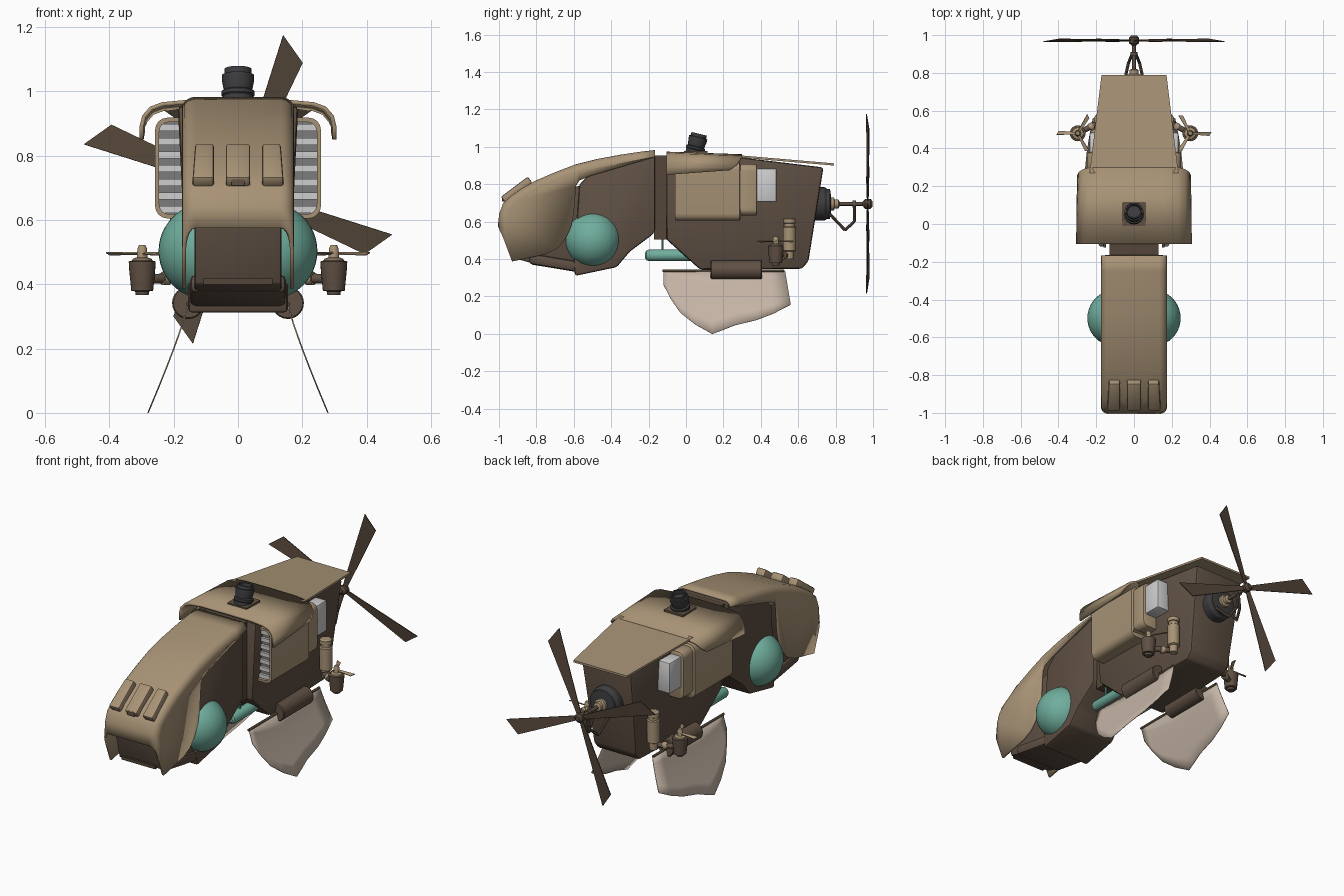
import bpy, bmesh, math
from mathutils import Vector, Matrix

if "Cube" in bpy.data.objects:
    bpy.data.objects.remove(bpy.data.objects["Cube"])

def material(name, r, g, b):
    m = bpy.data.materials.new(name)
    m.diffuse_color = (r, g, b, 1)
    m.use_nodes = True
    m.node_tree.nodes["Principled BSDF"].inputs["Base Color"].default_value = m.diffuse_color
    return m

TAN = material("tan", .39, .29, .18)
BROWN = material("brown", .115, .08, .057)
DARK = material("dark_brown", .09, .062, .042)
TEAL = material("teal", .16, .42, .335)
FIN = material("pale_taupe", .56, .46, .38)
BLACK = material("charcoal", .045, .045, .048)
LIGHT = material("light_grey", .62, .62, .63)
GREY = material("mid_grey", .2, .2, .2)

def finish(name, bm, mat, solid=0, fix=True):
    if fix:
        bmesh.ops.recalc_face_normals(bm, faces=bm.faces)
    me = bpy.data.meshes.new(name)
    bm.to_mesh(me)
    bm.free()
    me.shade_smooth()
    me.set_sharp_from_angle(angle=math.radians(32))
    me.materials.append(mat)
    ob = bpy.data.objects.new(name, me)
    bpy.context.collection.objects.link(ob)
    if solid:
        md = ob.modifiers.new("thickness", 'SOLIDIFY')
        md.thickness, md.offset = solid, 0
    return ob

def slab(name, pts, vec, mat, bevel=0, segs=2, warp=None):
    """Polygon extruded along a vector."""
    bm = bmesh.new()
    a = [bm.verts.new(p) for p in pts]
    b = [bm.verts.new(Vector(p) + Vector(vec)) for p in pts]
    bm.faces.new(a)
    bm.faces.new(b[::-1])
    n = len(a)
    for i in range(n):
        bm.faces.new((a[i], b[i], b[(i + 1) % n], a[(i + 1) % n]))
    if warp:
        for v in bm.verts:
            warp(v.co)
    bmesh.ops.recalc_face_normals(bm, faces=bm.faces)
    if bevel:
        bmesh.ops.bevel(bm, geom=bm.edges[:], offset=bevel, segments=segs, affect='EDGES', profile=.5)
    return finish(name, bm, mat)

def side_prism(name, yz, half, mat, **kw):
    return slab(name, [(-half, y, z) for y, z in yz], (2 * half, 0, 0), mat, **kw)

def box(name, x0, x1, y0, y1, z0, z1, mat, **kw):
    return slab(name, [(x0, y0, z0), (x1, y0, z0), (x1, y1, z0), (x0, y1, z0)], (0, 0, z1 - z0), mat, **kw)

def lathe(name, base, axis, prof, mat, n=24):
    """Solid of revolution: prof is (radius, distance along axis)."""
    q = Vector(axis).to_track_quat('Z', 'Y')
    bm = bmesh.new()
    rings = [[bm.verts.new(Vector(base) + q @ Vector((r * math.cos(2 * math.pi * i / n),
              r * math.sin(2 * math.pi * i / n), h))) for i in range(n)] for r, h in prof]
    for a, b in zip(rings, rings[1:]):
        for i in range(n):
            bm.faces.new((a[i], a[(i + 1) % n], b[(i + 1) % n], b[i]))
    bm.faces.new(rings[0][::-1])
    bm.faces.new(rings[-1])
    return finish(name, bm, mat)

def rod(name, p, q, r, mat, n=12):
    d = Vector(q) - Vector(p)
    return lathe(name, p, d, [(r, 0), (r, d.length)], mat, n)

def sheet(name, rows, mat, solid):
    bm = bmesh.new()
    g = [[bm.verts.new(p) for p in r] for r in rows]
    for a, b in zip(g, g[1:]):
        for i in range(len(a) - 1):
            bm.faces.new((a[i], a[i + 1], b[i + 1], b[i]))
    return finish(name, bm, mat, solid)

# front cowl: open shell with rounded shoulders
top = [(-1, .575), (-.993, .64), (-.973, .695), (-.93, .735), (-.87, .775), (-.81, .81), (-.7, .858),
       (-.59, .9), (-.47, .93), (-.35, .952), (-.25, .967), (-.166, .977)]
low = [(-.166, .946), (-.513, .844), (-.57, .82), (-.588, .79), (-.6, .64), (-.615, .57), (-.647, .505),
       (-.69, .455), (-.754, .425), (-.93, .387)]
bm = bmesh.new()
sides = []
for x in (-.168, .168):
    t = [bm.verts.new((x, *p)) for p in top]
    bm.faces.new(t + [bm.verts.new((x, *p)) for p in low])
    sides.append(t)
for i in range(len(top) - 1):
    bm.faces.new((sides[0][i], sides[1][i], sides[1][i + 1], sides[0][i + 1]))
bmesh.ops.recalc_face_normals(bm, faces=bm.faces)
edges = [bm.edges.get((t[i], t[i + 1])) for t in sides for i in range(len(top) - 1)]
bmesh.ops.bevel(bm, geom=edges, offset=.035, segments=5, affect='EDGES', profile=.5)
finish("front_cowl", bm, TAN, .012)

# nose body under the cowl
side_prism("nose_box", [(-.945, .585), (-.9, .4), (-.818, .376), (-.5, .37), (-.5, .8), (-.8, .76)], .135, BROWN, bevel=.008)
side_prism("front_body", [(-.6, .37), (-.593, .31), (-.37, .357), (-.3, .44), (-.18, .53), (-.166, .55),
                          (-.166, .955), (-.5, .87), (-.57, .8)], .155, BROWN, bevel=.012)
box("nose_lip", -.15, .15, -.84, -.55, .325, .385, BROWN, bevel=.02,
    warp=lambda c: setattr(c, 'z', c.z + max(0, -.6 - c.y) * .2))
box("nose_slot", -.108, .108, -.916, -.88, .4, .418, DARK)

# nose lamp plates, lying on the slope
up, nrm = Vector((0, .8, .6)), Vector((0, -.6, .8))
for k, (a, b, slant) in enumerate([(-.145, -.075, .012), (-.038, .038, 0), (.075, .145, -.012)]):
    base = Vector((0, -.968, .703)) - nrm * .005
    pts = [base + Vector((a + max(slant, 0) * .3, 0, 0)), base + Vector((b + min(slant, 0) * .3, 0, 0)),
           base + up * .18 + Vector((b - max(-slant, 0), 0, 0)), base + up * .18 + Vector((a + max(slant, 0), 0, 0))]
    slab("nose_plate", pts, nrm * .042, TAN, bevel=.009)
box("nose_plate_stub", -.02, .02, -.985, -.95, .708, .735, BROWN)

# big side eyes
for s in (-1, 1):
    bm = bmesh.new()
    bmesh.ops.create_uvsphere(bm, u_segments=40, v_segments=24, radius=.15,
                              matrix=Matrix.Translation((s * .097, -.498, .503)))
    finish("eye_sphere", bm, TEAL)

# neck and rear hull
box("neck", -.13, .13, -.17, -.09, .505, .955, DARK)

def hull_taper(c):
    c.x = math.copysign(.185 - .03 * (c.y + .1) - .05 * (.9 - c.z), c.x)

side_prism("rear_hull", [(-.105, .505), (.075, .344), (.62, .348), (.655, .39), (.735, .89), (.28, .945), (-.105, .955)],
           .17, BROWN, bevel=.014, warp=hull_taper)

# roof: wide front shell and tapered rear sheet
half = [(0, .968), (.16, .967), (.235, .96), (.27, .947), (.292, .922), (.3, .89), (.3, .85)]
yend = [.3, .3, .3, .29, .275, .255, .235]
sec = [(-x, z, e) for (x, z), e in zip(half[:0:-1], yend[:0:-1])] + [(x, z, e) for (x, z), e in zip(half, yend)]
sheet("roof_front", [[(x, -.105, z) for x, z, e in sec],
                     [(x * .985, e, z - .014 if z > .9 else z + .025 * (z < .87)) for x, z, e in sec]], TAN, .013)
slab("roof_rear", [(-.235, .27, .944), (.235, .27, .944), (.172, .79, .9), (-.172, .79, .9)], (0, 0, .012), TAN)

# intakes, grilles and exhausts
def rounded(x0, x1, z0, z1, r, y):
    out = []
    for cx, cz, a0 in ((x1 - r, z1 - r, 0), (x0 + r, z1 - r, 90), (x0 + r, z0 + r, 180), (x1 - r, z0 + r, 270)):
        for k in range(5):
            a = math.radians(a0 + k * 22.5)
            out.append((cx + r * math.cos(a), y, cz + r * math.sin(a)))
    return out

for s in (-1, 1):
    def mx(pts):
        return [(s * x, y, z) for x, y, z in pts]
    loops = [(0, -.055), (0, .29), (.008, .3)]
    rows = []
    for ins, y in [(.013, -.03), (.013, -.06), (0, -.06), (0, .285), (.02, .295)]:
        r = mx(rounded(.13 + ins, .258 - ins, .605 + ins, .918 - ins, .038 - ins * .6, y))
        rows.append(r + r[:1])
    sheet("intake_shell", rows, TAN, 0)
    slab("grille_back", mx(rounded(.14, .248, .615, .908, .03, -.034)), (0, .02, 0), GREY)
    for k in range(7):
        z = .632 + k * .0425
        box("grille_slat", *sorted((s * .145, s * .245)), -.048, -.03, z - .011, z + .011, LIGHT)
    slab("intake_rear", mx(rounded(.13, .25, .632, .908, .035, .285)), (0, .095, 0), TAN, bevel=.01)
    box("exhaust_block", *sorted((s * .14, s * .235)), .37, .485, .705, .885, LIGHT, bevel=.01)

# chimney
box("chimney_base", -.062, .062, -.01, .115, .955, .978, BROWN)
lathe("chimney", (0, .042, .955), (0, .24, .97),
      [(.048, 0), (.048, .03), (.052, .034), (.052, .045), (.044, .05), (.05, .08), (.05, .098), (.043, .1),
       (.042, .118), (.035, .118), (.034, .09)], BLACK)

# rear propeller and its mount
ZP = .695
lathe("motor_mount", (0, .69, ZP), (0, 1, 0), [(.09, 0), (.09, .05), (.08, .065), (.08, .08), (.045, .085)], BLACK)
lathe("shaft_collar", (0, .77, ZP), (0, 1, 0), [(.035, 0), (.035, .02), (.024, .025), (.024, .045), (.014, .05)], TAN)
rod("propeller_shaft", (0, .8, ZP), (0, .97, ZP), .01, BROWN)
lathe("propeller_hub", (0, .945, ZP), (0, 1, 0), [(.012, 0), (.026, .012), (.026, .042), (.014, .053)], DARK)
rod("shaft_ring", (0, .89, ZP), (0, .91, ZP), .018, BROWN)
for s in (-1, 1):
    path = [(s * .05, .76, .65), (s * .03, .85, .555), (s * .01, .9, .6), (0, .9, ZP)]
    for p, q in zip(path, path[1:]):
        rod("mount_strut", p, q, .008, BROWN, 8)

def blade(name, center, spin, shape, pitch, thick, mat):
    M = Matrix.Translation(center) @ spin @ Matrix.Rotation(pitch, 4, 'X')
    slab(name, [M @ Vector((r, t, -thick / 2)) for r, t in shape], M.to_3x3() @ Vector((0, 0, thick)), mat)

tilt = Matrix.Rotation(math.pi / 2, 4, 'X')
for k in range(4):
    blade("propeller_blade", (0, .972, ZP), tilt @ Matrix.Rotation(math.radians(68.7 + 90 * k), 4, 'Z'),
          [(.01, -.012), (.44, -.045), (.498, .044), (.01, .012)], math.radians(9), .005, DARK)

# side thrusters, tanks, fins and skids
edge = [(-.12, .262), (-.08, .185), (-.03, .113), (.05, .05), (.14, .0), (.2, .022), (.26, .046), (.38, .075),
        (.47, .11), (.56, .156)]
for s in (-1, 1):
    c = Vector((s * .298, .48, 0))
    lathe("thruster_pot", c + Vector((0, 0, .366)), (0, 0, 1),
          [(.02, 0), (.022, .012), (.034, .014), (.041, .085), (.042, .105), (.03, .108)], BROWN)
    lathe("thruster_dome", c + Vector((0, 0, .466)), (0, 0, 1),
          [(.034, 0), (.03, .013), (.016, .018), (.015, .045), (.01, .056)], TAN)
    for k in range(3):
        a = math.radians(120 * k + (0 if s > 0 else 180))
        blade("thruster_blade", c + Vector((0, 0, .496)), Matrix.Rotation(a, 4, 'Z'),
              [(.008, -.006), (.1, -.014), (.113, .008), (.008, .006)], .35, .004, TAN)
    lathe("side_tank", (s * .178, .553, .4), (0, 0, 1),
          [(.022, 0), (.024, .04), (.034, .045), (.034, .17), (.028, .175), (.028, .19), (.033, .193),
           (.033, .215), (.025, .22)], TAN)
    rod("thruster_arm", (s * .178, .54, .42), c + Vector((0, 0, .416)), .015, BROWN)
    rod("arm_ring", (s * .215, .521, .418), (s * .235, .51, .418), .021, TAN)
    lathe("fin_roller", (s * .155, .132, .342), (0, 1, 0), [(.046, 0), (.05, .005), (.05, .27), (.046, .275)], BROWN)
    rod("fin_rod", (s * .155, -.125, .338), (s * .155, .525, .338), .007, DARK)
    rows = []
    for y, zb in edge:
        col = []
        for k in range(6):
            z = .338 + (zb - .338) * k / 5
            yy = y - .03 * max(0, y / .56) * (1 - k / 5)
            col.append((s * (.155 + .125 * ((.338 - z) / .338) ** 1.15), yy, z))
        rows.append(col)
    sheet("side_fin", rows, FIN, .004)
    lathe("teal_tube", (s * .1, -.218, .42), (0, 1, 0), [(.016, 0), (.027, .008), (.031, .022), (.031, .25)], TEAL)
    rod("teal_strut", (s * .1, -.125, .39), (s * .1, -.125, .53), .006, TEAL, 8)
rod("teal_cross_bar", (-.1, -.125, .42), (.1, -.125, .42), .012, TEAL)
